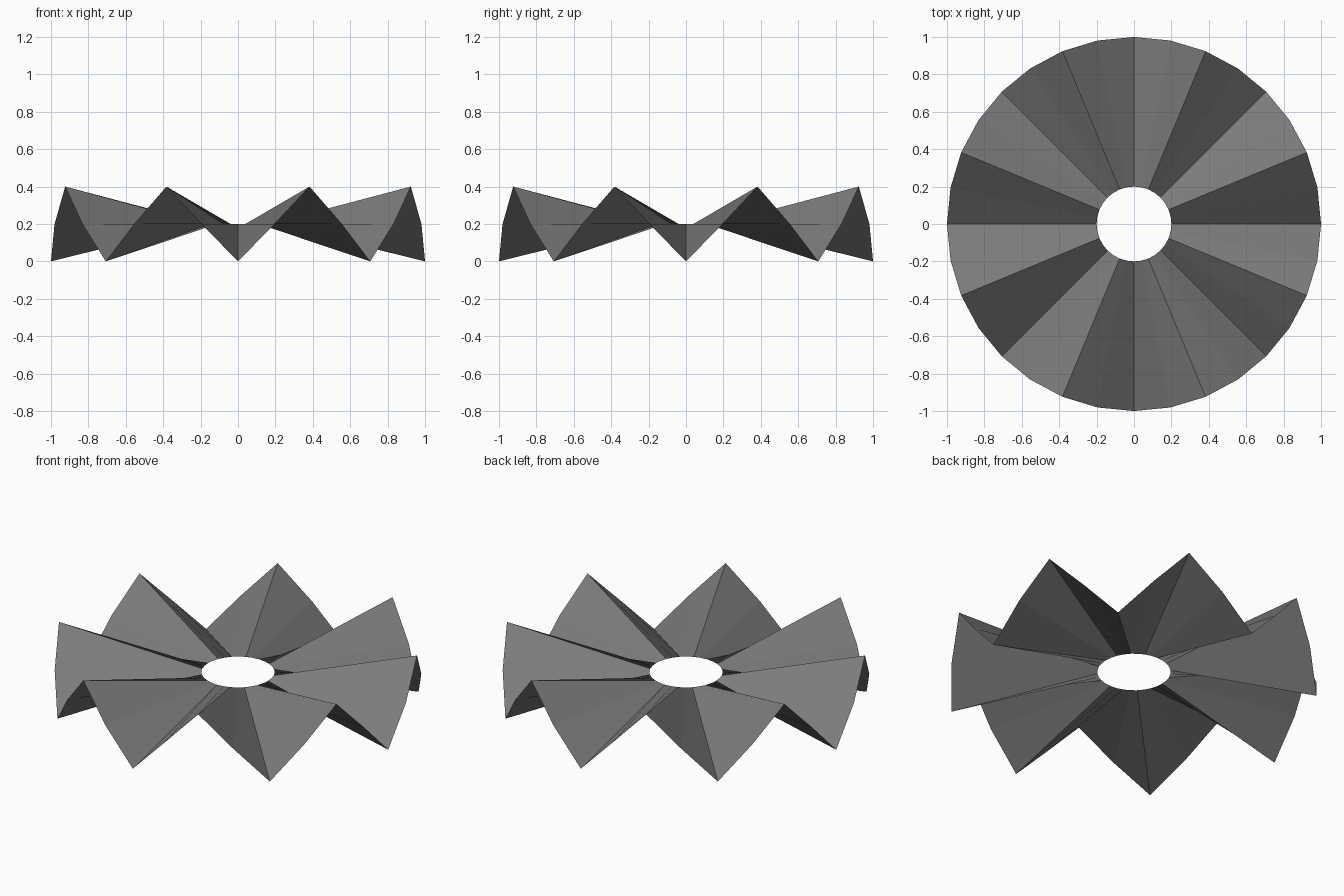
import bpy, bmesh
from math import sin, cos, pi

if "Cube" in bpy.data.objects:
    bpy.data.objects.remove(bpy.data.objects["Cube"])

SEGMENTS = 32          # rim sides, four per pleat
INNER_R, OUTER_R = 0.2, 1.0
MID_Z = 0.2            # level of the central hole
RIM_Z = (0.0, 0.2, 0.4, 0.2)   # valley, middle, peak, middle

# pleated ring: flat round hole in the middle, zigzag at the rim
bm = bmesh.new()
inner, outer = [], []
for i in range(SEGMENTS):
    a = 2 * pi * i / SEGMENTS
    inner.append(bm.verts.new((INNER_R * cos(a), INNER_R * sin(a), MID_Z)))
    outer.append(bm.verts.new((OUTER_R * cos(a), OUTER_R * sin(a), RIM_Z[i % 4])))
for i in range(SEGMENTS):
    j = (i + 1) % SEGMENTS
    bm.faces.new((inner[i], outer[i], outer[j], inner[j]))

mesh = bpy.data.meshes.new("pleated_ring")
bm.to_mesh(mesh)
bm.free()
ring = bpy.data.objects.new("pleated_ring", mesh)
bpy.context.collection.objects.link(ring)

# dark grey finish
grey = bpy.data.materials.new("dark_grey")
grey.diffuse_color = (0.2, 0.2, 0.2, 1)
grey.use_nodes = True
grey.node_tree.nodes["Principled BSDF"].inputs["Base Color"].default_value = grey.diffuse_color
mesh.materials.append(grey)
